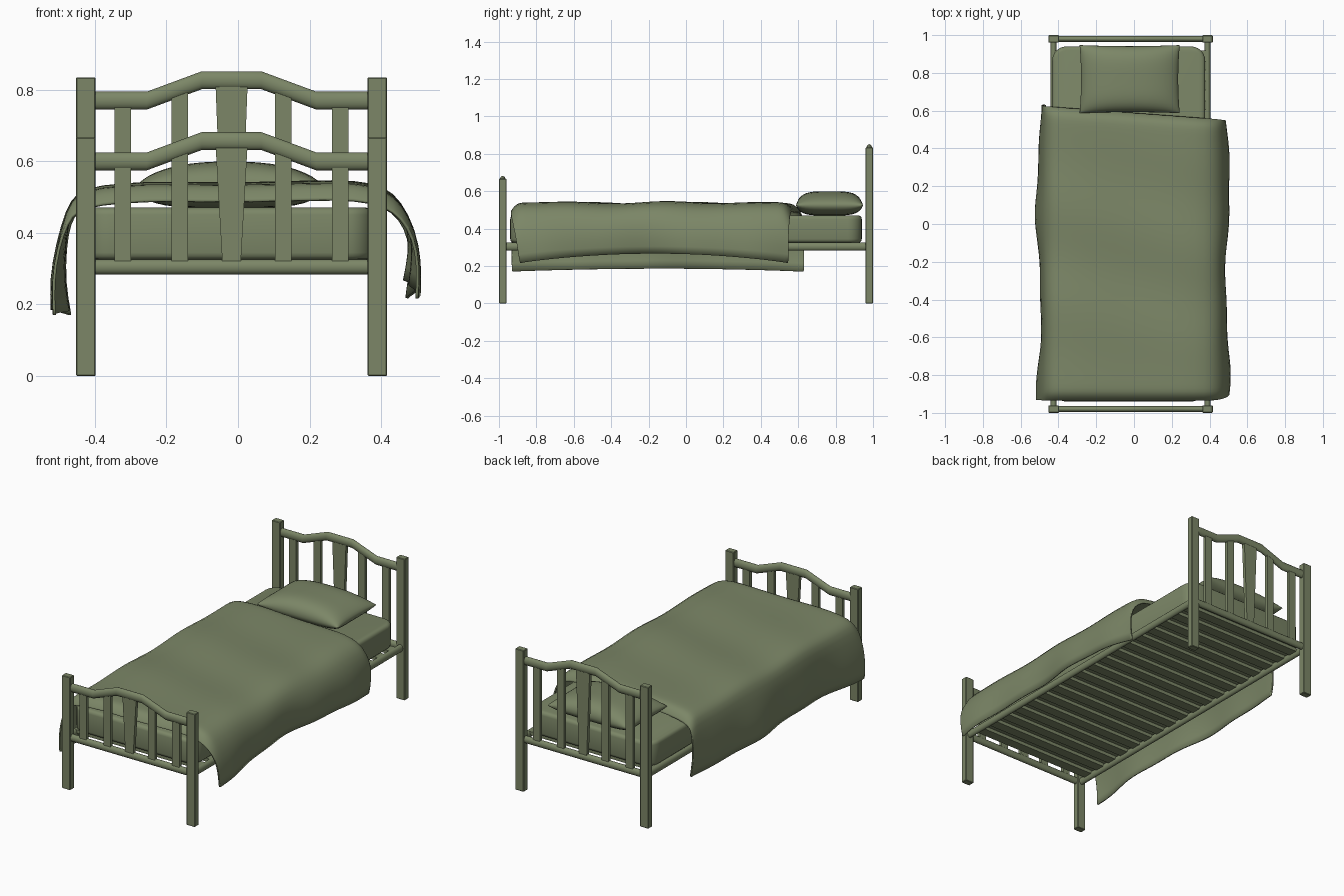
import bpy, bmesh, math
from mathutils import Vector

if "Cube" in bpy.data.objects:
    bpy.data.objects.remove(bpy.data.objects["Cube"], do_unlink=True)

olive = bpy.data.materials.new("olive_green")
olive.use_nodes = True
olive.diffuse_color = (0.2, 0.24, 0.135, 1)
olive.node_tree.nodes["Principled BSDF"].inputs["Base Color"].default_value = (0.2, 0.24, 0.135, 1)

MID = -0.018          # centre line of the frame
POST_X = 0.4075       # post offset from the centre line
END_Y = 0.98          # footboard and headboard planes


def finish(name, bm, smooth=None):
    bmesh.ops.recalc_face_normals(bm, faces=bm.faces)
    mesh = bpy.data.meshes.new(name)
    bm.to_mesh(mesh)
    bm.free()
    obj = bpy.data.objects.new(name, mesh)
    bpy.context.collection.objects.link(obj)
    mesh.materials.append(olive)
    if smooth:
        bpy.ops.object.select_all(action='DESELECT')
        obj.select_set(True)
        bpy.context.view_layer.objects.active = obj
        bpy.ops.object.shade_smooth_by_angle(angle=math.radians(smooth))
    return obj


def box(name, center, size, taper=1.0, bevel=0.0):
    """Box whose lower end can be narrowed in x."""
    bm = bmesh.new()
    bmesh.ops.create_cube(bm, size=1)
    for v in bm.verts:
        k = taper if v.co.z < 0 else 1
        v.co = Vector(center) + Vector((v.co.x * size[0] * k, v.co.y * size[1], v.co.z * size[2]))
    if bevel:
        bmesh.ops.bevel(bm, geom=bm.edges[:], offset=bevel, segments=1, affect='EDGES')
    return finish(name, bm)


def rail(name, path, axis, half_width, half_height, sides=16):
    """Oval bar swept along a path, with upright cross-sections."""
    bm = bmesh.new()
    side = Vector((0, 1, 0)) if axis == 'X' else Vector((1, 0, 0))
    rings = []
    for p in path:
        ring = []
        for i in range(sides):
            a = math.tau * i / sides
            ring.append(bm.verts.new(Vector(p) + side * half_width * math.cos(a)
                                     + Vector((0, 0, half_height * math.sin(a)))))
        rings.append(ring)
    for r, s in zip(rings, rings[1:]):
        for i in range(sides):
            j = (i + 1) % sides
            bm.faces.new((r[i], r[j], s[j], s[i]))
    bm.faces.new(rings[0])
    bm.faces.new(rings[-1])
    return finish(name, bm, 50)


# Headboard and footboard
for label, y, post_h, rail_z in (("foot", -END_Y, 0.667, 0.6), ("head", END_Y, 0.835, 0.77)):
    for side, s in (("right", -1), ("left", 1)):
        box(f"{label}_post_{side}", (MID + s * POST_X, y, post_h / 2), (0.055, 0.039, post_h), bevel=0.003)
    arch = [(-POST_X, 0), (-0.237, 0), (-0.083, 0.057), (0.083, 0.057), (0.237, 0), (POST_X, 0)]
    rail(f"{label}_arched_rail", [(MID + x, y, rail_z + z) for x, z in arch], 'X', 0.016, 0.025)
    rail(f"{label}_lower_rail", [(MID + s * POST_X, y, 0.305) for s in (-1, 1)], 'X', 0.016, 0.021)
    for i, (x, rise) in enumerate(((-0.304, 0), (-0.145, 0.034), (0.145, 0.034), (0.304, 0))):
        top = rail_z + rise
        box(f"{label}_spindle_{i + 1}", (MID + x, y, (0.305 + top) / 2), (0.046, 0.02, top - 0.305))
    top = rail_z + 0.05
    box(f"{label}_center_splat", (MID, y, (0.305 + top) / 2), (0.09, 0.02, top - 0.305), taper=0.56)

# Side rails and bed slats
for side, s in (("right", -1), ("left", 1)):
    rail(f"side_rail_{side}", [(MID + s * POST_X, e * END_Y, 0.304) for e in (-1, 1)], 'Y', 0.016, 0.022)
SLATS = 18
for i in range(SLATS):
    y = -0.89 + 1.78 * i / (SLATS - 1)
    box(f"bed_slat_{i + 1}", (MID, y, 0.314), (0.82, 0.058, 0.02))

# Mattress with rounded corners
bm = bmesh.new()
bmesh.ops.create_cube(bm, size=1)
for v in bm.verts:
    v.co = Vector((MID - 0.01 + v.co.x * 0.81, v.co.y * 1.88, 0.398 + v.co.z * 0.146))
upright = [e for e in bm.edges if abs(e.verts[0].co.z - e.verts[1].co.z) > 0.1]
bmesh.ops.bevel(bm, geom=upright, offset=0.075, segments=6, affect='EDGES', profile=0.5)
rims = [e for e in bm.edges if abs(e.verts[0].co.z - e.verts[1].co.z) < 0.01]
bmesh.ops.bevel(bm, geom=rims, offset=0.02, segments=3, affect='EDGES', profile=0.5)
finish("mattress", bm, 40)

# Pillow: a puffed grid with pinched edges
bm = bmesh.new()
N = 20
for sign in (1, -1):
    grid = bmesh.ops.create_grid(bm, x_segments=N, y_segments=N, size=1)["verts"]
    for v in grid:
        x, y = math.sin(v.co.x * math.pi / 2), math.sin(v.co.y * math.pi / 2)
        puff = max(0, (1 - x ** 4) * (1 - y ** 4)) ** 0.5
        pinch_x, pinch_y = 1 - 0.03 * (1 - y * y), 1 - 0.03 * (1 - x * x)
        crown = 0.075 * (1 - 0.35 * x * x) if sign > 0 else 0.055
        v.co = (-0.023 + 0.265 * x * pinch_x, 0.767 + 0.18 * y * pinch_y, 0.525 + sign * crown * puff)
bmesh.ops.remove_doubles(bm, verts=bm.verts, dist=0.0005)
finish("pillow", bm, 80)

# Blanket: cross-section draped over the mattress, varied along the bed
section = [(-0.495, 0.17), (-0.505, 0.26), (-0.495, 0.36), (-0.475, 0.46), (-0.45, 0.505), (-0.39, 0.525),
           (-0.25, 0.535), (-0.1, 0.532), (0.05, 0.532), (0.2, 0.537), (0.33, 0.538), (0.41, 0.52),
           (0.455, 0.475), (0.485, 0.4), (0.495, 0.31), (0.485, 0.215)]
ROWS = 28
stations = [0, 0.004, 0.02] + [0.04 + 0.92 * i / ROWS for i in range(ROWS + 1)] + [0.98, 0.994, 1]
bm = bmesh.new()
rows = []
for v in stations:
    row = []
    edge = min(v, 1 - v)
    lip = 0.045 * max(0, 1 - edge / 0.035) ** 2.5
    for x, z in section:
        left = x > 0
        hang = max(0, (0.51 - z) / 0.31)
        side = 1 if left else -1
        foot_y = -0.932 + (0.045 * hang if left else 0)
        head_y = 0.585 - 0.075 * x + (0 if left else 0.01 * hang)
        wave = 0.018 * math.sin(v * 9 + (1 if left else 2)) + 0.006 * math.sin(v * 23)
        lift = (0.055 if left else 0.015) * math.sin(math.pi * v) ** 0.8 if 0 < v < 1 else 0
        ripple = 0.007 * math.sin(v * 17 - 2.4 + x * 3) * math.sin(math.pi * min(v, 1))
        top = max(0, 1 - 2 * hang)
        row.append(bm.verts.new((x + side * hang * wave,
                                 foot_y + (head_y - foot_y) * v,
                                 z + hang * lift + top * (ripple - lip))))
    rows.append(row)
for r, s in zip(rows, rows[1:]):
    for i in range(len(section) - 1):
        bm.faces.new((r[i], r[i + 1], s[i + 1], s[i]))
blanket = finish("blanket", bm, 80)
sub = blanket.modifiers.new("soften", 'SUBSURF')
sub.levels = sub.render_levels = 1
shell = blanket.modifiers.new("cloth_thickness", 'SOLIDIFY')
shell.thickness = 0.008
shell.offset = 0
